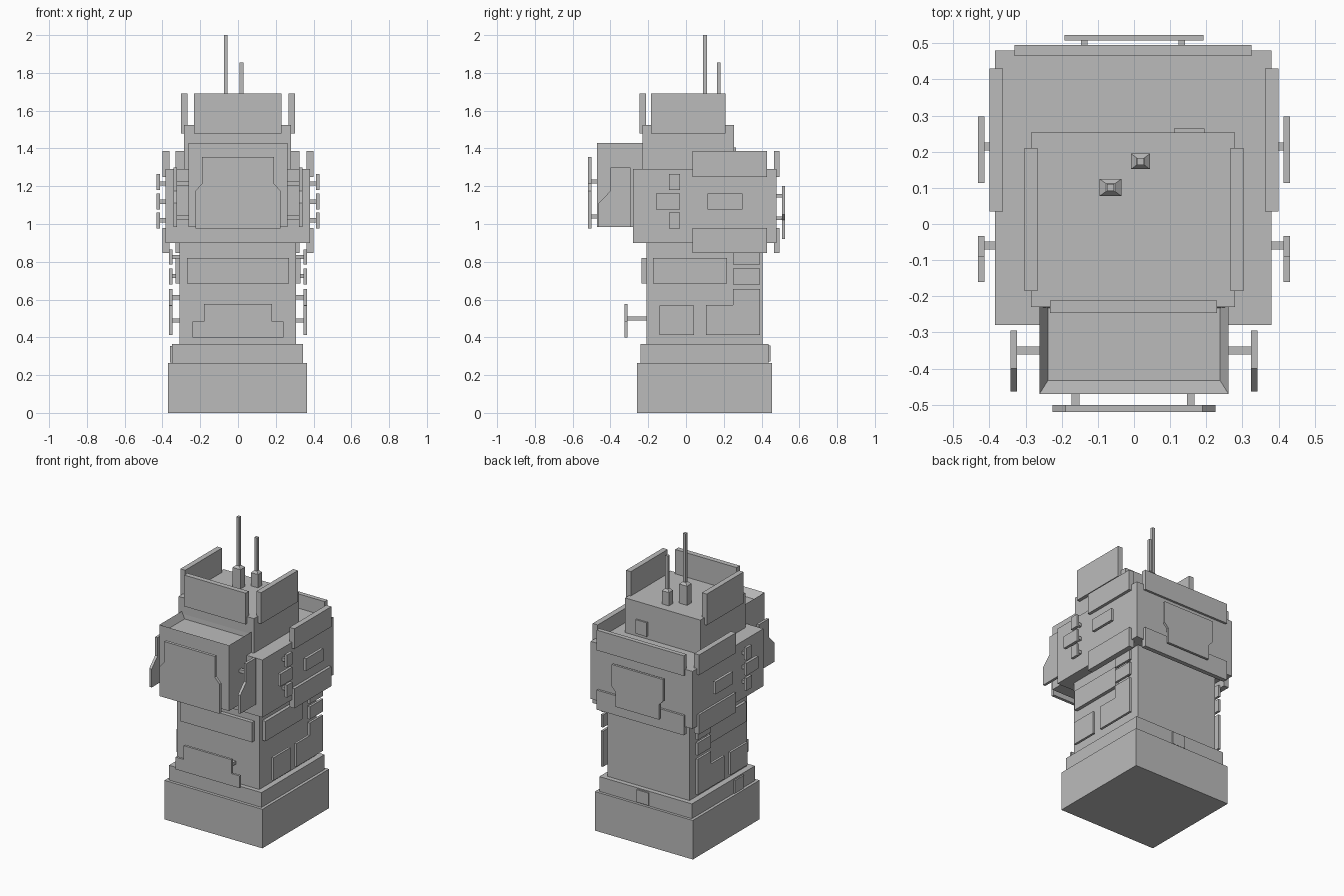
import bpy
import bmesh

cube = bpy.data.objects.get("Cube")
if cube:
    bpy.data.objects.remove(cube, do_unlink=True)

grey = bpy.data.materials.new("plain grey")
grey.use_nodes = True
GREY = (0.5, 0.5, 0.5, 1)
grey.diffuse_color = GREY
grey.node_tree.nodes["Principled BSDF"].inputs["Base Color"].default_value = GREY


def finish(name, bm):
    bmesh.ops.recalc_face_normals(bm, faces=bm.faces)
    mesh = bpy.data.meshes.new(name)
    bm.to_mesh(mesh)
    bm.free()
    mesh.materials.append(grey)
    obj = bpy.data.objects.new(name, mesh)
    bpy.context.scene.collection.objects.link(obj)
    return obj


def box(name, xs, ys, zs):
    """Box from its x, y and z ranges."""
    bm = bmesh.new()
    bmesh.ops.create_cube(bm, size=1)
    for v in bm.verts:
        v.co = [r[0] if c < 0 else r[1] for c, r in zip(v.co, (xs, ys, zs))]
    return finish(name, bm)


def plate(name, axis, outline, start, end):
    """Flat panel: outline of (side, z) points, extruded along x or y."""
    bm = bmesh.new()
    place = (lambda a, z: (start, a, z)) if axis == "x" else (lambda a, z: (a, start, z))
    face = bm.faces.new([bm.verts.new(place(a, z)) for a, z in outline])
    ext = bmesh.ops.extrude_face_region(bm, geom=[face])
    for v in ext["geom"]:
        if isinstance(v, bmesh.types.BMVert):
            setattr(v.co, axis, end)
    return finish(name, bm)


def rect(a, b, low, high):
    return [(a, low), (b, low), (b, high), (a, high)]


def symmetric(half):
    """Close a right-hand half outline into a symmetric one."""
    return half + [(-a, z) for a, z in reversed(half)]


def sides(x0, x1):
    for side, s in (("left", 1), ("right", -1)):
        yield side, s * x0, s * x1


def span(a, b):
    return (min(a, b), max(a, b))


def strut(name, axis, start, end, at, z, r=0.011):
    plate(name, axis, rect(at - r, at + r, z - r, z + r), start, end)


# Main tower masses
box("base", (-0.37, 0.365), (-0.26, 0.455), (0, 0.265))
box("plinth", (-0.35, 0.345), (-0.24, 0.437), (0.265, 0.365))
box("column", (-0.31, 0.307), (-0.21, 0.405), (0.365, 0.90))
box("upper_block", (-0.385, 0.38), (-0.28, 0.48), (0.90, 1.29))
box("neck", (-0.285, 0.28), (-0.23, 0.253), (1.29, 1.525))

# Small hatches
box("plinth_back_hatch", (-0.03, 0.06), (0.43, 0.447), (0.272, 0.357))
box("plinth_side_hatch", (-0.36, -0.345), (-0.11, -0.01), (0.268, 0.355))
box("neck_back_hatch", (0.11, 0.195), (0.25, 0.264), (1.31, 1.405))

# Balcony box with a sunken floor
bm = bmesh.new()
bmesh.ops.create_cube(bm, size=1)
for v in bm.verts:
    v.co = (v.co.x * 0.523, -0.47 if v.co.y < 0 else -0.23, 0.985 if v.co.z < 0 else 1.43)
bm.faces.ensure_lookup_table()
top = max(bm.faces, key=lambda f: f.calc_center_median().z)
bmesh.ops.inset_region(bm, faces=[top], thickness=0.033)
for v in top.verts:
    v.co.z = 1.385
    v.co.y = -0.433 if v.co.y < -0.35 else -0.232
for v in bm.verts:
    if v not in top.verts and v.co.y > -0.25:
        v.co.y = -0.229
finish("balcony", bm)

# Balcony front shield on struts
half = [(0.225, 0.975), (0.225, 1.175), (0.19, 1.215), (0.19, 1.355)]
plate("front_shield", "y", symmetric(half), -0.52, -0.50)
for x in (-0.162, 0.157):
    for z in (1.04, 1.225):
        strut("front_shield_strut", "y", -0.50, -0.468, x, z)

# Balcony side shields on struts
outline = [(-0.295, 0.985), (-0.463, 0.985), (-0.463, 1.11), (-0.40, 1.175),
           (-0.40, 1.30), (-0.295, 1.30)]
for side, a, b in sides(0.324, 0.342):
    plate(side + "_balcony_shield", "x", outline, a, b)
    for z in (1.035, 1.215):
        strut(side + "_balcony_strut", "x", a * 0.8, a, -0.35, z)

# Rear shield on struts
half = [(0.162, 0.92), (0.162, 1.02), (0.192, 1.05), (0.192, 1.20)]
plate("rear_shield", "y", symmetric(half), 0.507, 0.523)
for x in (-0.138, 0.132):
    for z in (1.03, 1.15):
        strut("rear_shield_strut", "y", 0.475, 0.51, x, z, 0.009)

# Armour bands round the upper block
for level, zs in (("upper", (1.25, 1.387)), ("lower", (0.847, 0.98))):
    box(level + "_rear_band", (-0.33, 0.325), (0.465, 0.495), zs)
    for side, a, b in sides(0.362, 0.40):
        box(f"{side}_{level}_band", span(a, b), (0.035, 0.43), zs)

# Raised plates at the roof edge
box("roof_front_plate", (-0.232, 0.229), (-0.246, -0.211), (1.478, 1.69))
for side, a, b in sides(0.267, 0.303):
    box(side + "_roof_plate", span(a, b), (-0.185, 0.21), (1.478, 1.69))

# Antennas: block with a tapered cap and a thin mast
for name, x, y, w, d, shoulder, tip in (("tall", -0.065, 0.101, 0.06, 0.047, 1.655, 2.0),
                                        ("short", 0.018, 0.173, 0.052, 0.043, 1.615, 1.855)):
    box(name + "_antenna_block", (x - w / 2, x + w / 2), (y - d / 2, y + d / 2), (1.52, shoulder))
    cap = box(name + "_antenna_cap", (x - w / 2, x + w / 2), (y - d / 2, y + d / 2),
              (shoulder, shoulder + 0.015))
    for v in cap.data.vertices:
        if v.co.z > shoulder + 0.01:
            v.co.x = x + (v.co.x - x) * 0.4
            v.co.y = y + (v.co.y - y) * 0.45
    box(name + "_antenna_mast", (x - 0.01, x + 0.01), (y - 0.01, y + 0.01), (shoulder, tip))

# Thick bands on the column
box("column_front_band", (-0.27, 0.27), (-0.236, -0.20), (0.685, 0.82))
for side, a, b in sides(0.30, 0.33):
    box(side + "_column_band", span(a, b), (-0.175, 0.218), (0.685, 0.82))

# Stepped panel on the column front
half = [(0.24, 0.40), (0.24, 0.483), (0.18, 0.483), (0.18, 0.577)]
plate("stepped_panel", "y", symmetric(half), -0.326, -0.31)
for x in (-0.12, 0.12):
    strut("stepped_panel_strut", "y", -0.31, -0.205, x, 0.50)

# Stand-off panels on the column sides
l_shape = [(0.107, 0.413), (0.393, 0.413), (0.393, 0.655), (0.25, 0.655), (0.25, 0.57), (0.107, 0.57)]
column_panels = {
    "high_panel": (rect(0.25, 0.393, 0.785, 0.865), 0.32, (0.825,)),
    "middle_panel": (rect(0.25, 0.393, 0.68, 0.765), 0.32, (0.725,)),
    "corner_panel": (l_shape, 0.32, (0.49, 0.612)),
    "square_panel": (rect(-0.14, 0.043, 0.413, 0.568), -0.05, (0.49,)),
}
for side, a, b in sides(0.348, 0.364):
    for name, (outline, y, heights) in column_panels.items():
        plate(f"{side}_{name}", "x", outline, a, b)
        for z in heights:
            strut(f"{side}_{name}_strut", "x", a * 0.87, a, y, z)

# Stand-off panels on the upper block sides
block_panels = {
    "top_tile": (rect(-0.09, -0.033, 1.18, 1.265), -0.06, 1.215),
    "wide_tile": (rect(-0.16, -0.033, 1.078, 1.162), -0.06, 1.118),
    "low_tile": (rect(-0.09, -0.033, 0.975, 1.06), -0.06, 1.02),
    "rear_tile": (rect(0.113, 0.298, 1.078, 1.162), 0.215, 1.118),
}
for side, a, b in sides(0.413, 0.432):
    for name, (outline, y, z) in block_panels.items():
        plate(f"{side}_{name}", "x", outline, a, b)
        strut(f"{side}_{name}_strut", "x", a * 0.9, a, y, z)
